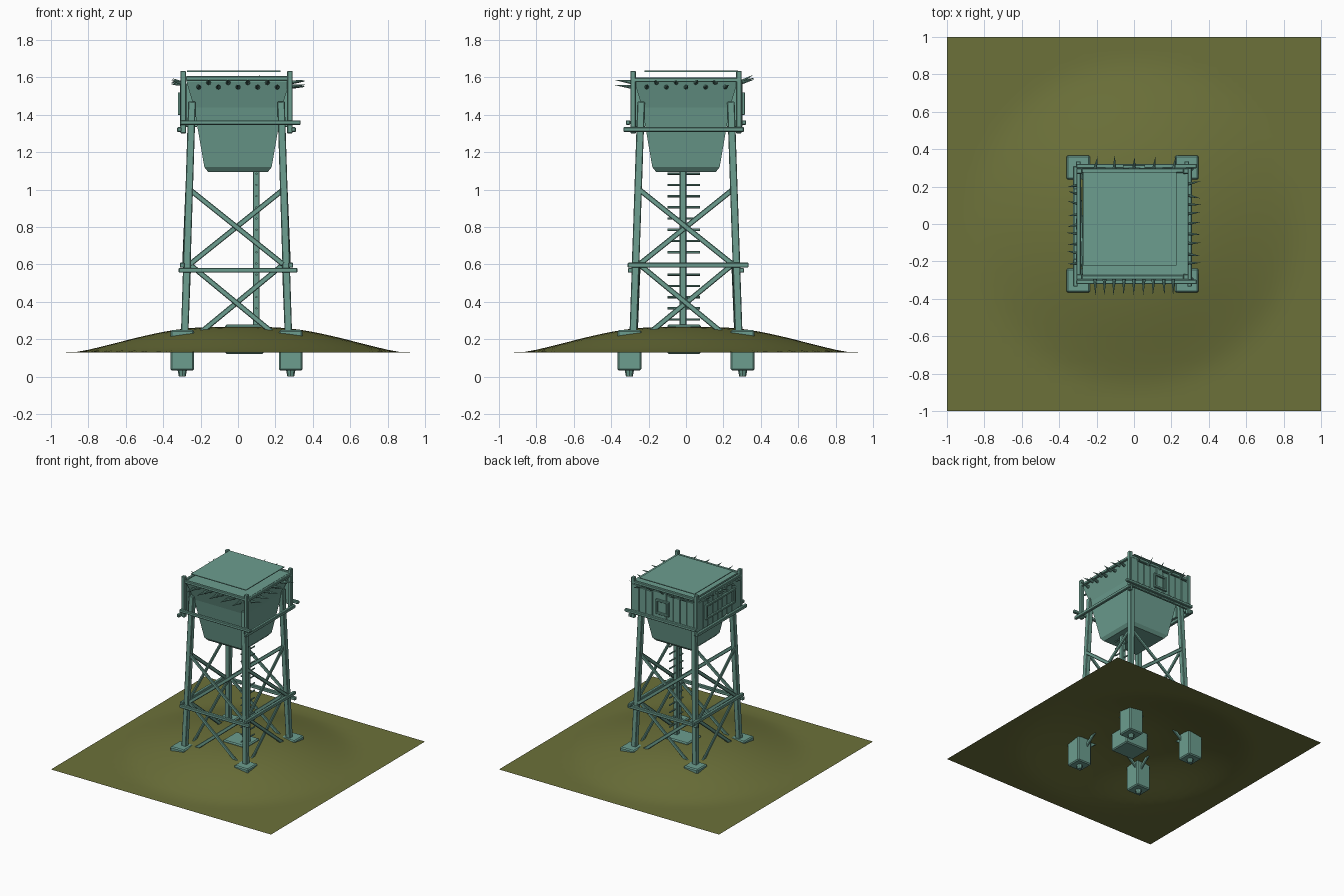
import bpy, bmesh, math, random
from mathutils import Vector, Matrix

if "Cube" in bpy.data.objects:
    bpy.data.objects.remove(bpy.data.objects["Cube"])

random.seed(4)
CX = -0.008  # tower sits slightly left of the ground centre


def material(name, rgb):
    m = bpy.data.materials.new(name)
    m.diffuse_color = (*rgb, 1)
    m.use_nodes = True
    m.node_tree.nodes["Principled BSDF"].inputs["Base Color"].default_value = m.diffuse_color
    return m


TEAL = material("weathered_teal", (0.15, 0.34, 0.275))
OLIVE = material("olive_ground", (0.15, 0.165, 0.042))


def finish(name, bm, mat, bevel=0):
    me = bpy.data.meshes.new(name)
    bm.to_mesh(me)
    bm.free()
    me.materials.append(mat)
    ob = bpy.data.objects.new(name, me)
    bpy.context.collection.objects.link(ob)
    if bevel:
        mod = ob.modifiers.new("bevel", 'BEVEL')
        mod.width, mod.segments = bevel, 1
    return ob


def box(name, x, y, z, bevel=0.004):
    """Box from (min, max) ranges on each axis."""
    bm = bmesh.new()
    c = [(a + b) / 2 for a, b in (x, y, z)]
    s = [b - a for a, b in (x, y, z)]
    bmesh.ops.create_cube(bm, size=1, matrix=Matrix.Translation(c) @ Matrix.Diagonal((*s, 1)))
    return finish(name, bm, TEAL, bevel)


def strut(name, a, b, w=0.036, t=None, side=(1, 0, 0)):
    """Square timber from a to b, with its width lying along side."""
    a, b = Vector(a), Vector(b)
    d = (b - a).normalized()
    v = d.cross(Vector(side)).normalized()
    u = v.cross(d)
    rot = Matrix((u, v, d)).transposed().to_4x4()
    bm = bmesh.new()
    bmesh.ops.create_cube(bm, size=1, matrix=Matrix.Translation((a + b) / 2) @ rot
                          @ Matrix.Diagonal((w, t or w, (b - a).length, 1)))
    return finish(name, bm, TEAL, 0.004)


def cone(name, p, d, length, r1, r2=0.0, n=8):
    d = Vector(d).normalized()
    bm = bmesh.new()
    q = Vector((0, 0, 1)).rotation_difference(d).to_matrix().to_4x4()
    bmesh.ops.create_cone(bm, cap_ends=True, segments=n, radius1=r1, radius2=r2, depth=length,
                          matrix=Matrix.Translation(Vector(p) + d * length / 2) @ q)
    return finish(name, bm, TEAL)


# Low mound of ground
bm = bmesh.new()
bmesh.ops.create_grid(bm, x_segments=30, y_segments=30, size=1)
for v in bm.verts:
    t = min(max((0.88 - v.co.xy.length) / 0.72, 0), 1)
    v.co.z = 0.13 + 0.135 * math.sin(t * math.pi / 2) ** 1.25 * (0.9 + 0.1 * t)
for f in bm.faces:
    f.smooth = True
finish("ground_mound", bm, OLIVE)

# Foundations, pegs, legs and corner posts
for sx in (-1, 1):
    for sy in (-1, 1):
        fx, fy = CX + sx * 0.29, sy * 0.303
        box("foundation", (fx - .064, fx + .064), (fy - .064, fy + .064), (.032, .248), .008)
        cone("foundation_peg", (fx, fy, 0), (0, 0, 1), .04, .018, .026)
        strut("leg", (CX + sx * .278, sy * .283, .2), (CX + sx * .238, sy * .24, 1.47), .04)
        px, py = CX + sx * .285, sy * .283
        box("corner_post", (px - .015, px + .015), (py - .015, py + .015), (1.3, 1.635))

# Girts and cross braces on four sides
for s in (-1, 1):
    y, x = s * .298, CX + s * .29
    box("lower_beam_x", (-.318, .318), (y - .013, y + .013), (.556, .581))
    box("lower_beam_y", (x - .013, x + .013), (-.312, .335), (.583, .609))
    y, x = s * .31, CX + s * .305
    box("upper_beam_x", (-.31, .335), (y - .012, y + .012), (1.346, 1.37))
    box("upper_beam_y", (x - .012, x + .012), (-.335, .31), (1.308, 1.334))
    for k in (-1, 1):
        for z0, z1, w0, w1 in ((.6, 1.0, .25, .25), (.18, .6, .26, .25)):
            o0, o1 = .275 + k * .008, .258 + k * .008
            strut("brace_x", (CX + k * w0, s * o0, z0), (CX - k * w1, s * o1, z1), .014, .028, (0, 1, 0))
            strut("brace_y", (CX + s * o0, k * w0, z0), (CX + s * o1, -k * w1, z1), .014, .028)

# Ladder pole with rungs on a centre footing
box("ladder_footing", (-.07, .14), (-.1, .08), (.122, .278), .008)
box("ladder_pole", (.08, .116), (-.034, .002), (.25, 1.12))
for i in range(14):
    z = .305 + i * .06
    cone("ladder_rung", (.098, -.1, z), (0, 1, 0), .175, .006, .006, 6)

# Tapered cabin shell
bm = bmesh.new()
rings = []
for z, h in ((1.6, .275), (1.575, .275), (1.44, .235), (1.12, .18), (1.095, .16)):
    rings.append([bm.verts.new((a * h, b * h, z)) for a, b in ((-1, -1), (1, -1), (1, 1), (-1, 1))])
for r, q in zip(rings, rings[1:]):
    for i in range(4):
        bm.faces.new((q[i], q[(i + 1) % 4], r[(i + 1) % 4], r[i]))
bm.faces.new(rings[0])
bm.faces.new(rings[-1][::-1])
bmesh.ops.recalc_face_normals(bm, faces=bm.faces)
finish("cabin_shell", bm, TEAL)
box("roof_sheet", (-.272, .228), (-.222, .278), (1.63, 1.636), 0)

# Top rim rails
for s in (-1, 1):
    box("rim_rail_x", (-.28, .275), (s * .285 - .012, s * .285 + .012), (1.582, 1.606))
    x = CX + s * .288
    box("rim_rail_y", (x - .012, x + .012), (-.28, .28), (1.575, 1.598))

# Plank cladding on the back and left walls
n, w = 9, .062
for i in range(n):
    c = -.248 + i * w
    for wall in ("back", "left"):
        t, top = random.uniform(0, .005), random.uniform(1.565, 1.585)
        a = (c - w / 2 + .001, c + w / 2 - .001)
        if wall == "back":
            box("back_plank", a, (.281, .297 + t), (1.335, top), .002)
        else:
            box("left_plank", (-.305 - t, -.287), a, (1.335, top), .002)


# Framed shutters
def frame(name, wall, c, hw, z0, z1):
    for a, b, p, q in ((c - hw, c + hw, z0, z0 + .016), (c - hw, c + hw, z1 - .016, z1),
                       (c - hw, c - hw + .016, z0, z1), (c + hw - .016, c + hw, z0, z1)):
        if wall == "back":
            box(name, (a, b), (.298, .315), (p, q), .002)
        else:
            box(name, (-.322, -.303), (a, b), (p, q), .002)


frame("back_shutter_frame", "back", 0.0, .06, 1.4, 1.52)
frame("left_shutter_frame", "left", 0.0, .19, 1.4, 1.52)

# Rows of spikes around the rim
for i in range(9):
    c = -.21 + i * .0525
    up = .03 if i % 2 else -.0
    z = 1.572 if i % 2 else 1.548
    r = lambda k: random.uniform(-k, k)
    cone("front_spike", (c, -.275, z), (r(.06), -1, up + .1), .108, .013)
    cone("right_spike", (.27, c, z), (1, r(.25), up + .1 + r(.1)), .09, .012)
    if i % 2 == 0:
        cone("back_spike", (c, .285, 1.57), (r(.3), 1, .35 + r(.3)), .085, .012)
    cone("left_spike", (-.29, c, 1.565), (-1, r(.3), .2 + r(.3)), .07, .011)
